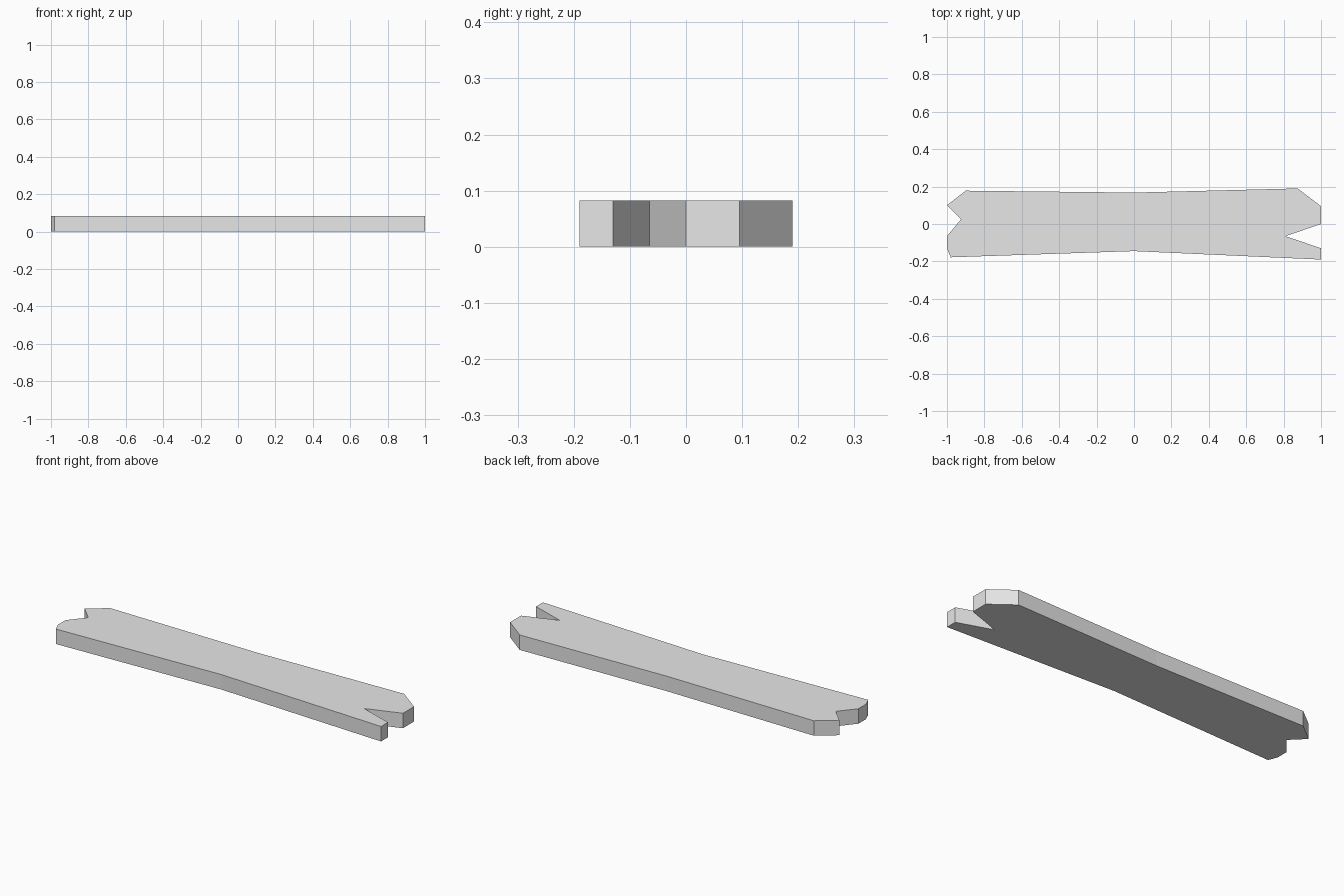
import bpy
import bmesh

cube = bpy.data.objects.get("Cube")
if cube:
    bpy.data.objects.remove(cube, do_unlink=True)

THICKNESS = 0.082

# Plank outline, counter-clockwise from above
outline = [
    (-0.98, -0.178), (0, -0.145), (1, -0.19),               # front edge
    (1, -0.13), (0.81, -0.065), (1, 0), (1, 0.095),         # long split at left end
    (0.875, 0.19), (0, 0.168), (-0.9, 0.178),               # back edge
    (-1, 0.1), (-0.925, 0.025), (-1, -0.065), (-1, -0.13),  # short notch at right end
]

# Flat grey material
grey = bpy.data.materials.new("light grey")
grey.use_nodes = True
color = (0.8, 0.8, 0.8, 1)
grey.diffuse_color = color
grey.node_tree.nodes["Principled BSDF"].inputs["Base Color"].default_value = color

# Extrude the outline into a solid board
bm = bmesh.new()
base = bm.faces.new([bm.verts.new((x, y, 0)) for x, y in outline])
top = bmesh.ops.extrude_face_region(bm, geom=[base], use_keep_orig=True)["geom"]
bmesh.ops.translate(bm, vec=(0, 0, THICKNESS),
                    verts=[g for g in top if isinstance(g, bmesh.types.BMVert)])
bmesh.ops.recalc_face_normals(bm, faces=bm.faces)
mesh = bpy.data.meshes.new("plank")
bm.to_mesh(mesh)
bm.free()
mesh.materials.append(grey)

plank = bpy.data.objects.new("plank", mesh)
bpy.context.collection.objects.link(plank)
